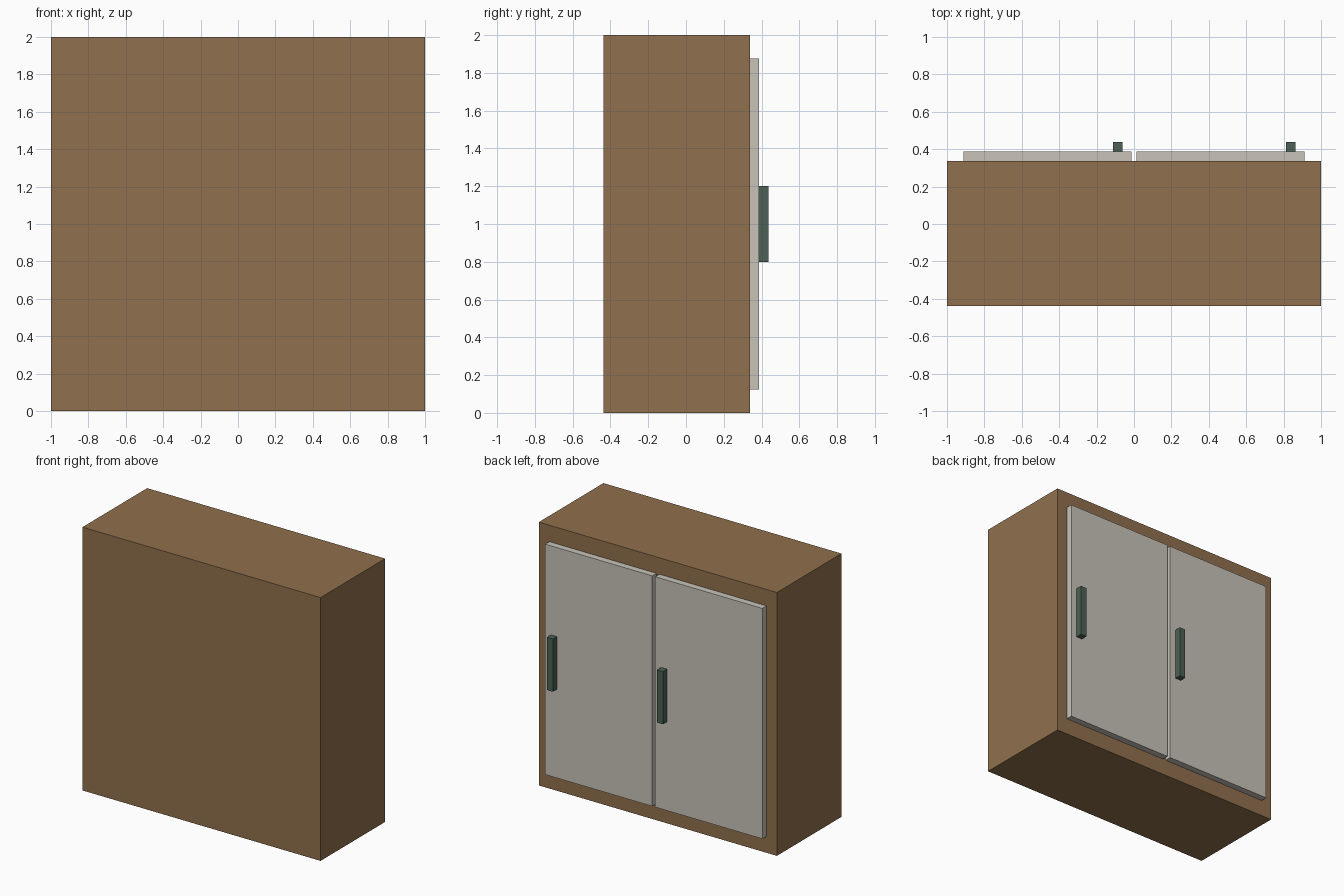
import bpy

if "Cube" in bpy.data.objects:
    bpy.data.objects.remove(bpy.data.objects["Cube"])


def material(name, color):
    mat = bpy.data.materials.new(name)
    mat.diffuse_color = (*color, 1)
    mat.use_nodes = True
    mat.node_tree.nodes["Principled BSDF"].inputs["Base Color"].default_value = mat.diffuse_color
    return mat


def box(name, x, y, z, mat):
    """Box spanning the given (min, max) ranges."""
    spans = (x, y, z)
    bpy.ops.mesh.primitive_cube_add(size=1, location=[(a + b) / 2 for a, b in spans])
    obj = bpy.context.object
    obj.name = name
    obj.scale = [b - a for a, b in spans]
    bpy.ops.object.transform_apply(location=False, rotation=False, scale=True)
    obj.data.materials.append(mat)
    return obj


wood = material("wood", (0.28, 0.16, 0.075))
panel = material("panel", (0.58, 0.55, 0.49))
metal = material("handle_green", (0.075, 0.12, 0.09))

BACK, FACE, T = -0.4375, 0.3375, 0.05  # cabinet depth range, door thickness

# Cabinet body
box("cabinet_body", (-1, 1), (BACK, FACE), (0, 2), wood)

# Two doors, each with a bar handle near its +x edge
for side, cx in (("left", -0.4625), ("right", 0.4625)):
    box(side + "_door", (cx - 0.45, cx + 0.45), (FACE, FACE + T), (0.125, 1.875), panel)
    hx = cx + 0.375
    box(side + "_handle", (hx - 0.025, hx + 0.025), (FACE + T, FACE + 2 * T), (0.8, 1.2), metal)
